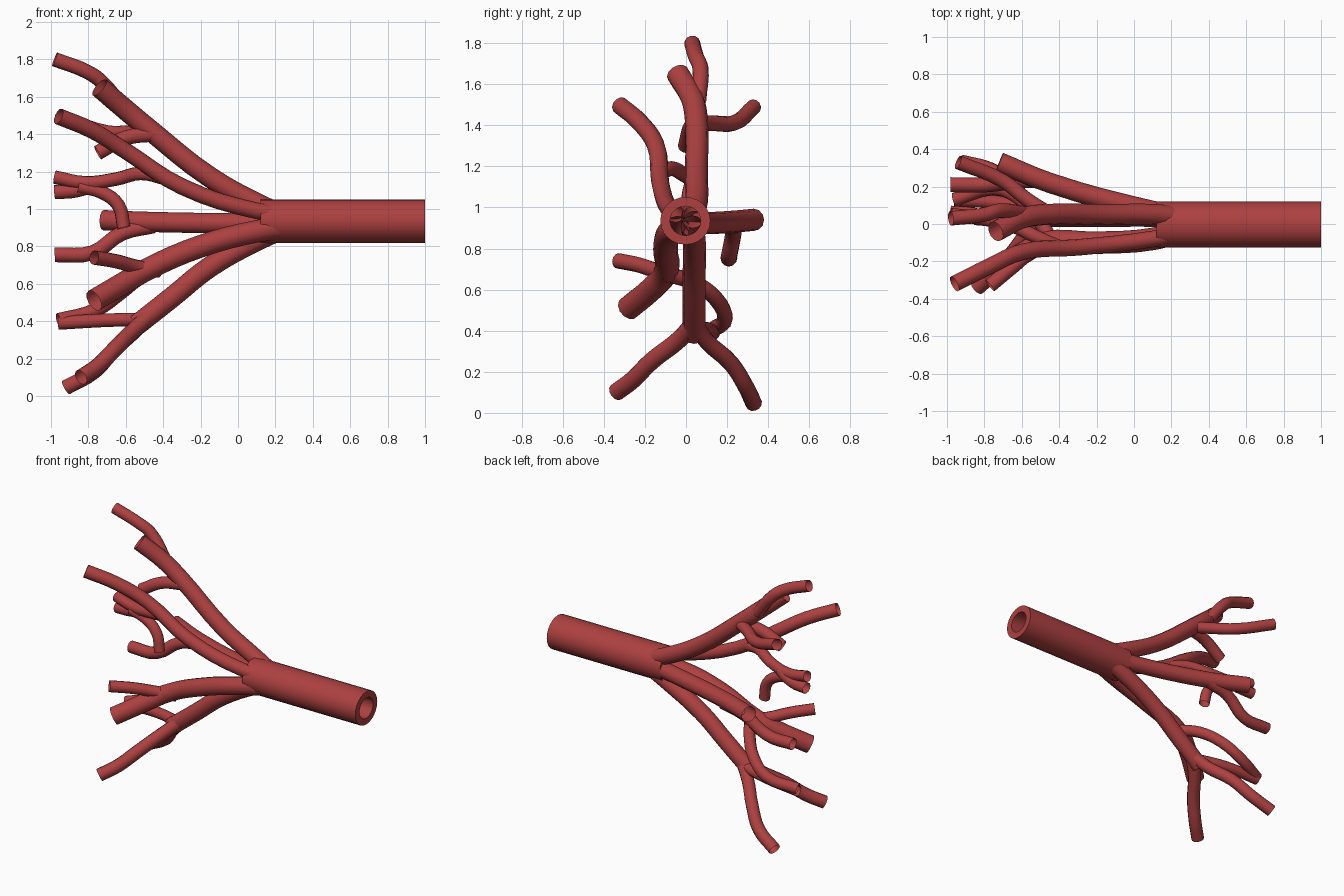
import bpy, bmesh, math
from mathutils import Matrix, Vector

cube = bpy.data.objects.get("Cube")
if cube:
    bpy.data.objects.remove(cube, do_unlink=True)

red = bpy.data.materials.new("vessel_red")
red.use_nodes = True
red.diffuse_color = (0.42, 0.052, 0.052, 1)
red.node_tree.nodes["Principled BSDF"].inputs["Base Color"].default_value = red.diffuse_color


def finish(name, mesh):
    obj = bpy.data.objects.new(name, mesh)
    bpy.context.collection.objects.link(obj)
    mesh.materials.clear()
    mesh.materials.append(red)
    for o in bpy.context.selected_objects:
        o.select_set(False)
    bpy.context.view_layer.objects.active = obj
    obj.select_set(True)
    bpy.ops.object.shade_smooth_by_angle(angle=math.radians(40))
    return obj


def tube(name, radius, *points):
    """Open tube swept along a smooth path."""
    curve = bpy.data.curves.new(name + "_path", 'CURVE')
    curve.dimensions = '3D'
    curve.resolution_u = 4
    curve.bevel_depth = radius
    curve.bevel_resolution = 4
    spline = curve.splines.new('BEZIER')
    spline.bezier_points.add(len(points) - 1)
    for bp, co in zip(spline.bezier_points, points):
        bp.co = co
        bp.handle_left_type = bp.handle_right_type = 'AUTO'
    path = bpy.data.objects.new(name + "_path", curve)
    bpy.context.collection.objects.link(path)
    deps = bpy.context.evaluated_depsgraph_get()
    mesh = bpy.data.meshes.new_from_object(path.evaluated_get(deps))
    bpy.data.objects.remove(path, do_unlink=True)
    return finish(name, mesh)


# Thick-walled trunk: a rectangle profile spun about the x axis
bm = bmesh.new()
profile = [bm.verts.new(p) for p in ((0.12, 0, 0.122), (1, 0, 0.122), (1, 0, 0.075), (0.12, 0, 0.075))]
edges = [bm.edges.new((profile[i], profile[(i + 1) % 4])) for i in range(4)]
bmesh.ops.spin(bm, geom=profile + edges, cent=(0, 0, 0), axis=(1, 0, 0),
               angle=math.tau, steps=24, use_merge=True)
bmesh.ops.remove_doubles(bm, verts=bm.verts, dist=0.0001)
bmesh.ops.scale(bm, vec=(1, 1, 0.95), verts=bm.verts)
bmesh.ops.translate(bm, vec=(0, -0.003, 0.935), verts=bm.verts)
bmesh.ops.recalc_face_normals(bm, faces=bm.faces)
trunk_mesh = bpy.data.meshes.new("trunk")
bm.to_mesh(trunk_mesh)
bm.free()
finish("trunk", trunk_mesh)

# Main branches
tube("upper_branch", 0.056, (0.28, 0.03, 0.95), (0.12, 0.05, 1.02), (-0.15, 0.05, 1.17),
     (-0.48, 0.05, 1.43), (-0.6, 0.03, 1.53), (-0.74, -0.04, 1.65))
tube("upper_front_branch", 0.044, (0.25, -0.05, 0.97), (0.1, -0.08, 0.99), (-0.3, -0.125, 1.12),
     (-0.6, -0.15, 1.31), (-0.78, -0.23, 1.42), (-0.96, -0.32, 1.495))
tube("middle_back_branch", 0.054, (0.25, 0.04, 0.93), (0.1, 0.07, 0.925), (-0.45, 0.22, 0.93),
     (-0.72, 0.33, 0.94))
tube("lower_front_branch", 0.06, (0.25, -0.04, 0.9), (0.1, -0.08, 0.88), (-0.2, -0.1, 0.8),
     (-0.48, -0.1, 0.68), (-0.6, -0.16, 0.61), (-0.77, -0.28, 0.51))
tube("lower_branch", 0.056, (0.28, 0.03, 0.91), (0.12, 0.04, 0.84), (-0.15, 0.04, 0.69),
     (-0.35, 0.04, 0.53), (-0.54, 0.04, 0.38))

# Twigs of the upper branches
tube("upper_tip_twig", 0.039, (-0.6, 0.06, 1.52), (-0.73, 0.07, 1.68), (-0.8, 0.05, 1.73),
     (-0.98, 0.03, 1.8))
tube("upper_back_twig", 0.038, (-0.46, 0.06, 1.41), (-0.57, 0.13, 1.41), (-0.7, 0.23, 1.41),
     (-0.94, 0.33, 1.49))
tube("upper_short_twig", 0.04, (-0.45, 0.04, 1.4), (-0.6, 0.02, 1.38), (-0.75, 0.0, 1.3))
tube("center_twig", 0.036, (-0.38, -0.13, 1.16), (-0.52, -0.07, 1.19), (-0.65, -0.01, 1.16),
     (-0.82, 0.03, 1.14), (-0.98, 0.05, 1.17))
tube("center_fork_twig", 0.038, (-0.75, 0.02, 1.14), (-0.86, 0.05, 1.1), (-0.98, 0.06, 1.09))
tube("center_drop_twig", 0.036, (-0.85, 0.03, 1.12), (-0.73, 0.02, 1.09), (-0.64, 0.01, 1.02),
     (-0.61, 0.0, 0.9))

# Twigs of the lower branches
tube("middle_back_twig", 0.04, (-0.45, 0.23, 0.91), (-0.62, 0.23, 0.87), (-0.78, 0.21, 0.765),
     (-0.98, 0.21, 0.755))
tube("lower_front_twig", 0.038, (-0.42, -0.08, 0.67), (-0.54, -0.14, 0.69), (-0.65, -0.23, 0.72),
     (-0.77, -0.33, 0.74))
tube("lower_loop_twig", 0.038, (-0.45, -0.07, 0.67), (-0.53, 0.05, 0.63), (-0.63, 0.15, 0.55),
     (-0.76, 0.19, 0.46), (-0.96, 0.13, 0.405))
tube("lower_center_twig", 0.036, (-0.48, 0.05, 0.41), (-0.7, 0.11, 0.405), (-0.96, 0.13, 0.39))
tube("bottom_front_twig", 0.043, (-0.46, 0.04, 0.44), (-0.55, -0.03, 0.36), (-0.66, -0.17, 0.25),
     (-0.75, -0.26, 0.16), (-0.84, -0.34, 0.1))
tube("bottom_back_twig", 0.041, (-0.46, 0.04, 0.44), (-0.55, 0.1, 0.35), (-0.67, 0.22, 0.24),
     (-0.77, 0.29, 0.13), (-0.92, 0.33, 0.045))
